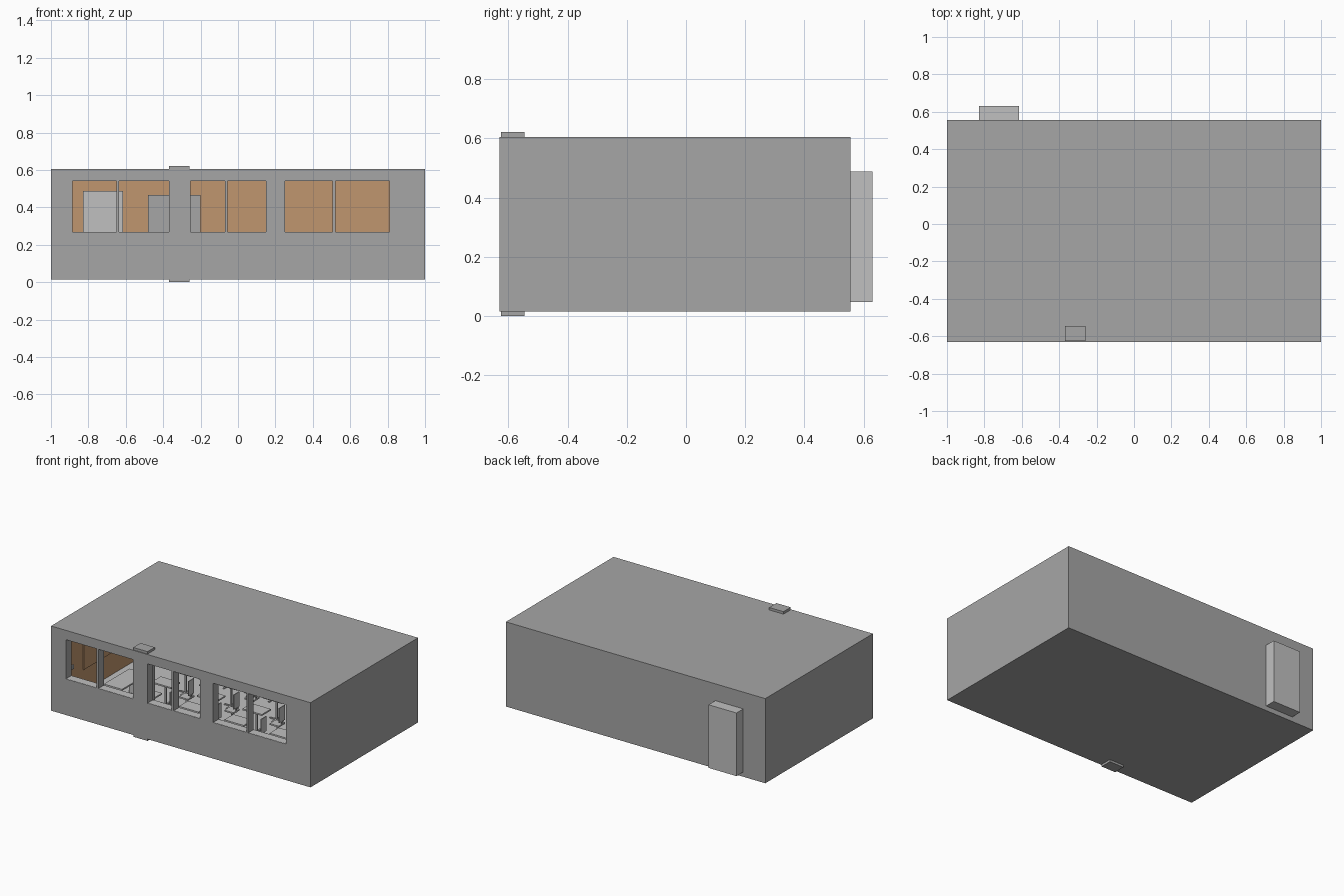
import bpy, bmesh, math

if "Cube" in bpy.data.objects:
    bpy.data.objects.remove(bpy.data.objects["Cube"])


def mat(name, *c):
    m = bpy.data.materials.new(name)
    m.diffuse_color = (*c, 1)
    m.use_nodes = True
    m.node_tree.nodes["Principled BSDF"].inputs["Base Color"].default_value = m.diffuse_color
    return m


GREY = mat("wall grey", .38, .38, .38)
LIGHT = mat("light grey", .53, .53, .53)
TAN = mat("tan paint", .53, .305, .157)


def boxes(name, material, *spans):
    """One object from boxes given as (x0, x1, y0, y1, z0, z1)."""
    bm = bmesh.new()
    for x0, x1, y0, y1, z0, z1 in spans:
        vs = bmesh.ops.create_cube(bm, size=1)["verts"]
        for v in vs:
            v.co = ((x0 + x1) / 2 + v.co.x * (x1 - x0),
                    (y0 + y1) / 2 + v.co.y * (y1 - y0),
                    (z0 + z1) / 2 + v.co.z * (z1 - z0))
    me = bpy.data.meshes.new(name)
    bm.to_mesh(me)
    bm.free()
    me.materials.append(material)
    ob = bpy.data.objects.new(name, me)
    bpy.context.collection.objects.link(ob)
    return ob


F, B, T = -.63, .555, .06          # front, back, wall thickness
Z0, Z1, FLOOR = .015, .605, .035
SILL, HEAD = .265, .54

# room shell
boxes("roof", GREY, (-1, 1, F, B, Z1 - .02, Z1))
boxes("base_slab", GREY, (-1, 1, F, B, Z0, FLOOR - .005))
boxes("floor", LIGHT, (-.97, .97, F + T, B - .03, FLOOR - .005, FLOOR))
boxes("back_wall", GREY, (-1, 1, B - .025, B, FLOOR - .005, Z1 - .02))
for s, n in ((-1, "left"), (1, "right")):
    a, b = sorted((s, s * .975))
    boxes(n + "_wall", GREY, (a, b, F, B - .025, FLOOR - .005, Z1 - .02))
    a, b = sorted((s * .975, s * .97))
    boxes(n + "_wall_paint", TAN, (a, b, F + T, B - .03, FLOOR, Z1 - .02))
boxes("back_wall_paint", TAN, (-.975, .975, B - .03, B - .025, FLOOR, Z1 - .02))

# front wall: strips below and above the windows, piers between them
piers = [(-.975, -.885), (-.65, -.635), (-.37, -.255), (-.07, -.055),
         (.15, .25), (.505, .52), (.81, .975)]
boxes("front_wall", GREY,
      (-.975, .975, F, F + T, FLOOR - .005, SILL),
      (-.975, .975, F, F + T, HEAD, Z1 - .02),
      *[(a, b, F, F + T, SILL, HEAD) for a, b in piers])
boxes("window_sills", LIGHT,
      *[(piers[i][1], piers[i + 1][0], F + .001, F + T, SILL, SILL + .002)
        for i in range(6)])
boxes("pillar", GREY, (-.37, -.26, F + .005, -.545, 0, .622))

# door going through the back wall
boxes("door", LIGHT, (-.83, -.615, B - .04, .63, .048, .488))

# fittings on the walls
boxes("cabinet", GREY, (-.48, -.2, .44, B - .03, FLOOR, .465))
boxes("wall_board", TAN, (-.97, -.965, -.32, .32, .19, .46))
boxes("wall_switch", LIGHT, (-.97, -.965, -.45, -.43, .24, .27))

# teacher's desk
boxes("front_desk", LIGHT, (-.74, -.6, -.42, -.14, .18, .19),
      (-.73, -.61, -.41, -.40, FLOOR, .18),
      (-.73, -.61, -.16, -.15, FLOOR, .18))


def table(x, y, i):
    """Desk with a central post and a cross foot."""
    boxes(f"table_{i}", LIGHT, (x - .075, x + .075, y - .05, y + .05, .185, .195),
          (x - .006, x + .006, y - .006, y + .006, FLOOR, .185),
          (x - .05, x + .05, y - .006, y + .006, FLOOR, .042),
          (x - .006, x + .006, y - .05, y + .05, FLOOR, .042))


def chair(x, y, i):
    """Pedestal chair facing the left wall."""
    boxes(f"chair_{i}", LIGHT, (x - .035, x + .035, y - .035, y + .035, .13, .14),
          (x - .005, x + .005, y - .005, y + .005, FLOOR, .13),
          (x - .035, x + .035, y - .005, y + .005, FLOOR, .042),
          (x - .005, x + .005, y - .035, y + .035, FLOOR, .042),
          (x + .03, x + .036, y - .03, y + .03, .16, .262),
          (x + .03, x + .036, y - .005, y + .005, .13, .16))


# rows of tables and chairs
i = 0
for y in (-.38, -.18, .04, .26):
    for x in (-.43, -.08, .27, .62):
        table(x, y, i)
        chair(x + .16, y, i)
        i += 1
